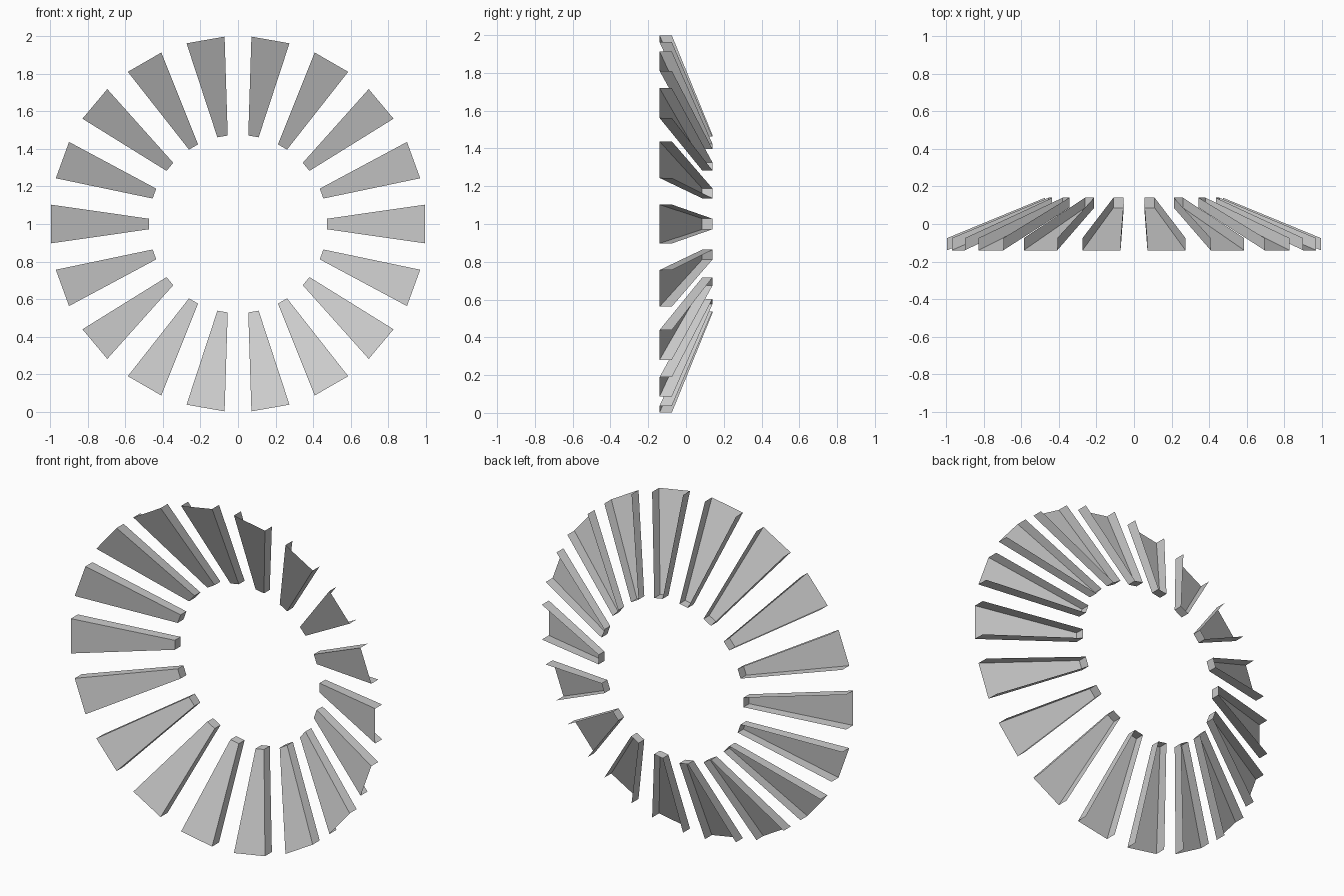
import bpy
import math
from mathutils import Matrix, Vector

cube = bpy.data.objects.get("Cube")
if cube:
    bpy.data.objects.remove(cube, do_unlink=True)

COUNT = 18
# Station: radius, half width, front y, back y
OUTER = (0.996, 0.103, -0.14, -0.075)
INNER = (0.474, 0.028, 0.086, 0.14)

grey = bpy.data.materials.new("plain grey")
grey.use_nodes = True
colour = (0.6, 0.6, 0.6, 1.0)
grey.diffuse_color = colour
grey.node_tree.nodes["Principled BSDF"].inputs["Base Color"].default_value = colour


def blade_mesh():
    """Tapered channel: sloping front, two flanges and an inner cap; open at back and outer end."""
    verts = []
    for r, w, front, back in (OUTER, INNER):
        verts += [(r, front, -w), (r, front, w), (r, back, w), (r, back, -w)]
    faces = [
        (0, 1, 5, 4),  # front plate
        (1, 2, 6, 5),  # upper flange
        (3, 0, 4, 7),  # lower flange
        (4, 5, 6, 7),  # inner cap
    ]
    mesh = bpy.data.meshes.new("blade")
    mesh.from_pydata(verts, [], faces)
    # Turn the normals to the outside of the channel
    centre = sum((v.co for v in mesh.vertices), Vector()) / len(verts)
    for poly in mesh.polygons:
        if poly.normal.dot(poly.center - centre) < 0:
            poly.flip()
    mesh.materials.append(grey)
    mesh.update()
    return mesh


# Ring of blades around the y axis, standing on the ground
mesh = blade_mesh()
for i in range(COUNT):
    blade = bpy.data.objects.new(f"blade_{i + 1:02d}", mesh)
    turn = Matrix.Rotation(2 * math.pi * i / COUNT, 4, 'Y')
    blade.matrix_world = Matrix.Translation((0, 0, 1)) @ turn
    bpy.context.collection.objects.link(blade)
